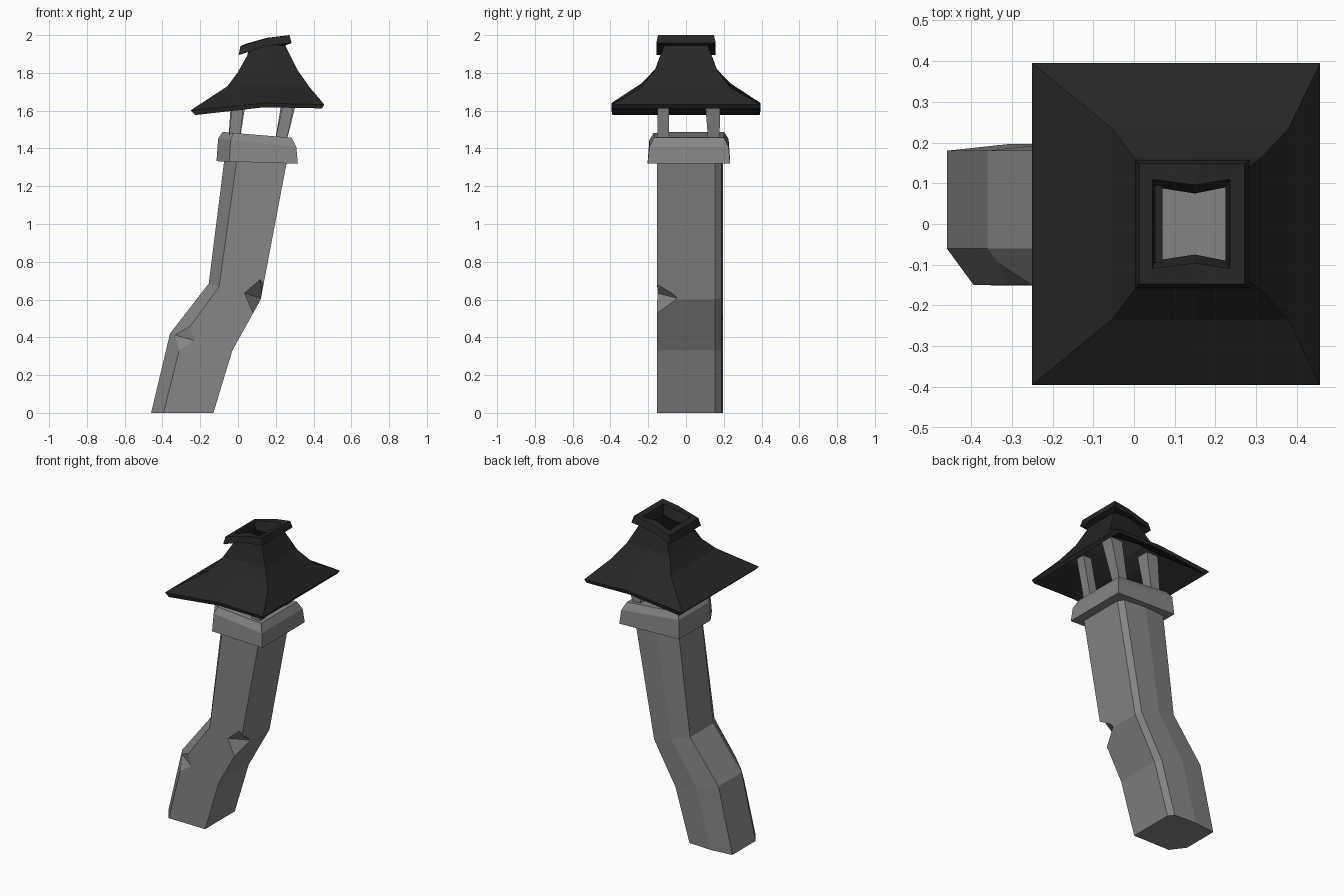
import bpy, bmesh
from mathutils import Vector

if "Cube" in bpy.data.objects:
    bpy.data.objects.remove(bpy.data.objects["Cube"])


def material(name, v):
    m = bpy.data.materials.new(name)
    m.diffuse_color = (v, v, v, 1)
    m.use_nodes = True
    m.node_tree.nodes["Principled BSDF"].inputs["Base Color"].default_value = m.diffuse_color
    return m


stone = material("grey stone", 0.235)
iron = material("black roof", 0.019)


def finish(bm, name, mat):
    bmesh.ops.recalc_face_normals(bm, faces=bm.faces)
    me = bpy.data.meshes.new(name)
    bm.to_mesh(me)
    bm.free()
    ob = bpy.data.objects.new(name, me)
    bpy.context.collection.objects.link(ob)
    me.materials.append(mat)
    return ob


def loft(name, rings, mat, closed=False):
    """Skin a list of rings; cap the ends, or join last to first."""
    bm = bmesh.new()
    vs = [[bm.verts.new(p) for p in r] for r in rings]
    n = len(vs[0])
    pairs = list(zip(vs, vs[1:]))
    if closed:
        pairs.append((vs[-1], vs[0]))
    else:
        bm.faces.new(vs[0])
        bm.faces.new(vs[-1])
    for a, b in pairs:
        for i in range(n):
            j = (i + 1) % n
            bm.faces.new((a[i], a[j], b[j], b[i]))
    return finish(bm, name, mat)


# Bent column: one irregular section (u across the width, y) on tilted rings
section = [(0, -.06), (.2, -.15), (1, -.153), (1, .153), (.92, .188),
           (.45, .196), (0, .18)]
stations = [(-.46, 0, -.13, 0), (-.36, .42, -.03, .33),
            (-.155, .685, .12, .60), (-.065, 1.4, .272, 1.4)]
column = loft("column", [[(xl + u * (xr - xl), y, zl + u * (zr - zl)) for u, y in section]
                         for xl, zl, xr, zr in stations], stone)

# Chips knocked out of the column's front edges
chips = [
    [(.118, -.156, .71), (.09, -.156, .50), (.03, -.157, .635), (.127, -.04, .605), (.25, -.3, .6)],
    [(-.25, -.152, .47), (-.32, -.152, .32), (-.22, -.157, .38), (-.345, -.09, .415), (-.4, -.25, .4)],
]
for i, pts in enumerate(chips):
    bm = bmesh.new()
    for p in pts:
        bm.verts.new(p)
    bmesh.ops.convex_hull(bm, input=bm.verts)
    cutter = finish(bm, f"chip_cutter_{i + 1}", stone)
    cutter.hide_render = True
    cutter.hide_viewport = True
    mod = column.modifiers.new("chip", 'BOOLEAN')
    mod.operation = 'DIFFERENCE'
    mod.solver = 'EXACT'
    mod.object = cutter

# Collar: tapered block with a clipped front left corner and sloped top edges
foot = [(-.114, -.09), (-.045, -.203), (.317, -.203), (.317, .234), (-.114, .234)]
cx, cy = .1, .015
collar_rings = []
for s, z, tilt in [(1, 1.326, .03), (.96, 1.43, .1), (.85, 1.472, .07)]:
    collar_rings.append([(cx + (x - cx) * s, cy + (y - cy) * s, z - tilt * (x - cx))
                         for x, y in foot])
loft("collar", collar_rings, stone)


# Four leaning posts between collar and roof
def post(name, bottom, top, w):
    rings = []
    for c, h in ((Vector(bottom), w[0] / 2), (Vector(top), w[1] / 2)):
        rings.append([c + Vector((a * h, b * h, 0))
                      for a, b in ((-1, -1), (1, -1), (1, 1), (-1, 1))])
    loft(name, rings, stone)


for side, x0, x1 in (("left", -.022, .01), ("right", .225, .285)):
    post(f"front_{side}_post", (x0, -.12, 1.43), (x1, -.12, 1.72), (.06, .06))
    post(f"back_{side}_post", (x0, .148, 1.43), (x1, .138, 1.72), (.06, .085))

# Flared hollow roof with flanged vent: left x,z / middle x,z / right x,z / half depth / mid depth
roof = [
    (-.225, 1.577, .14, 1.618, .445, 1.612, .39, .39),
    (-.25, 1.602, .14, 1.640, .457, 1.632, .395, .395),
    (-.055, 1.73, .15, 1.745, .38, 1.723, .235, .235),
    (0, 1.805, .155, 1.82, .313, 1.818, .163, .163),
    (.07, 1.93, .16, 1.95, .25, 1.945, .115, .115),
    (.003, 1.894, .15, 1.942, .284, 1.958, .157, .157),
    (.013, 1.942, .165, 1.985, .272, 2.0, .148, .148),
    (.045, 1.955, .15, 1.985, .236, 1.99, .11, .096),
    (.053, 1.91, .15, 1.92, .225, 1.93, .09, .075),
    (.03, 1.79, .155, 1.80, .285, 1.80, .14, .14),
    (-.03, 1.71, .15, 1.722, .355, 1.705, .21, .21),
]
loft("roof", [[(xl, -y, zl), (xm, -ym, zm), (xr, -y, zr), (xr, y, zr), (xm, ym, zm), (xl, y, zl)]
              for xl, zl, xm, zm, xr, zr, y, ym in roof], iron, closed=True)
